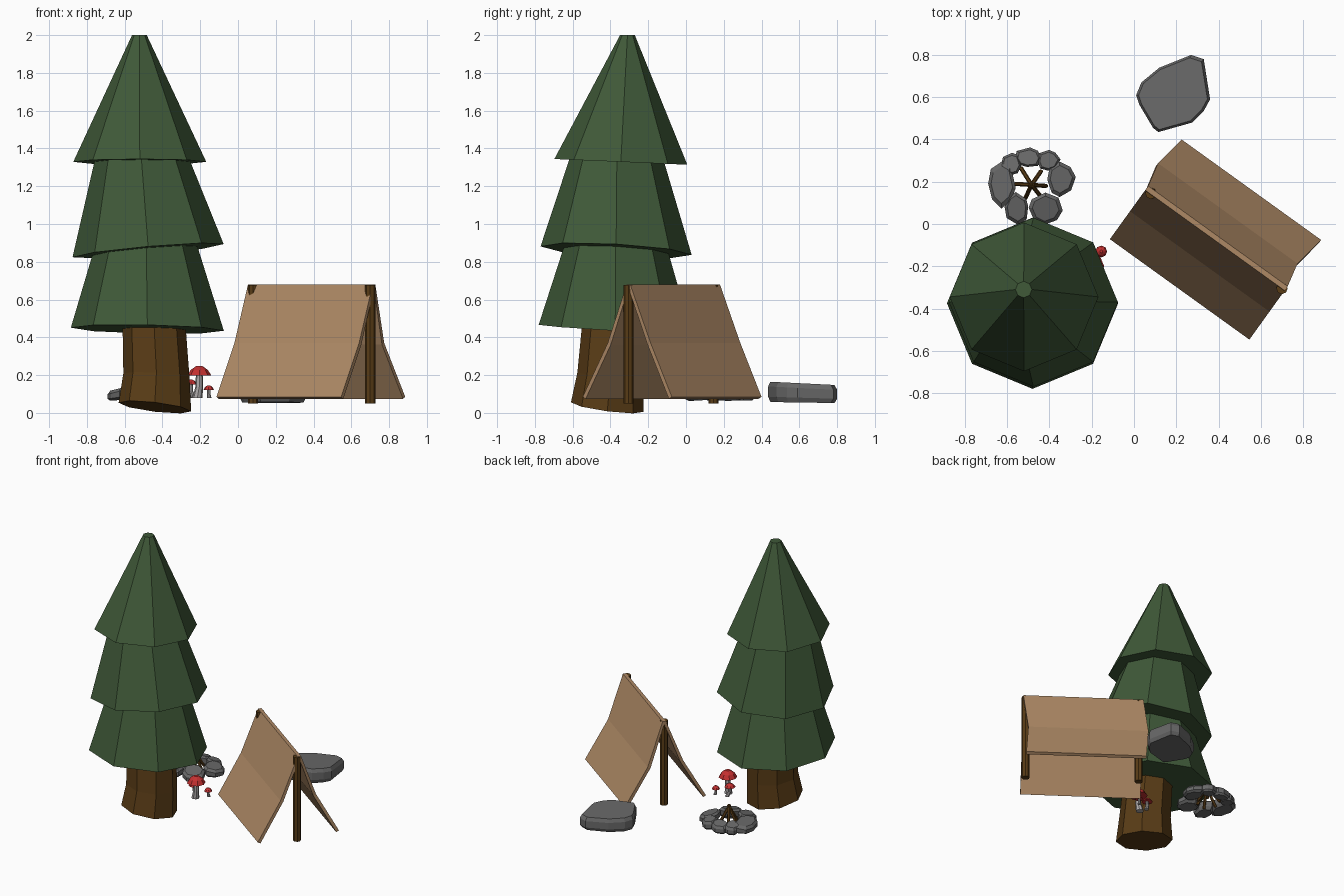
import bpy, bmesh, random
from math import cos, sin, pi
from mathutils import Vector, Matrix

if "Cube" in bpy.data.objects:
    bpy.data.objects.remove(bpy.data.objects["Cube"])

random.seed(4)


def material(name, rgb):
    m = bpy.data.materials.new(name)
    m.diffuse_color = (*rgb, 1)
    m.use_nodes = True
    m.node_tree.nodes["Principled BSDF"].inputs["Base Color"].default_value = m.diffuse_color
    return m


GREEN = material("needles", (0.05, 0.10, 0.04))
BARK = material("bark", (0.10, 0.045, 0.008))
CANVAS = material("canvas", (0.42, 0.25, 0.13))
STONE = material("stone", (0.14, 0.14, 0.14))
RED = material("cap_red", (0.55, 0.03, 0.03))
STEM = material("stem_pale", (0.42, 0.40, 0.40))


def make(name, verts, faces, mat, solid=True):
    me = bpy.data.meshes.new(name)
    me.from_pydata(verts, [], faces)
    if solid:
        bm = bmesh.new()
        bm.from_mesh(me)
        bmesh.ops.recalc_face_normals(bm, faces=bm.faces)
        bm.to_mesh(me)
        bm.free()
    me.materials.append(mat)
    ob = bpy.data.objects.new(name, me)
    bpy.context.collection.objects.link(ob)
    return ob


def loft(name, rings, mat):
    """Closed skin over rings with equal point counts."""
    n = len(rings[0])
    verts = [p for r in rings for p in r]
    faces = [tuple(range(n)), tuple(range(len(verts) - n, len(verts)))]
    for k in range(len(rings) - 1):
        for i in range(n):
            j = (i + 1) % n
            faces.append((k * n + i, k * n + j, k * n + n + j, k * n + n + i))
    return make(name, verts, faces, mat)


def ring(x, y, z, r, sx=0.0, sy=0.0, n=8):
    """Polygon ring, tilted by slopes sx and sy."""
    out = []
    for i in range(n):
        dx, dy = r * cos(2 * pi * i / n), r * sin(2 * pi * i / n)
        out.append((x + dx, y + dy, z + sx * dx + sy * dy))
    return out


def rod(name, a, b, r, mat, n=6):
    a, b = Vector(a), Vector(b)
    q = (b - a).to_track_quat('Z', 'Y')
    return loft(name, [[c + q @ Vector(p) for p in ring(0, 0, 0, r, n=n)] for c in (a, b)], mat)


def rock(name, outline, z0, z1, inset=0.85, sx=0.0, sy=0.0):
    """Bevelled slab from a plan outline with a tilted top."""
    c = sum((Vector(p) for p in outline), Vector((0, 0))) / len(outline)
    h = z1 - z0
    rings = []
    for z, s, t in ((z0, inset, .3), (z0 + .25 * h, 1, .6), (z0 + .75 * h, 1, 1), (z1, inset, 1)):
        r = []
        for p in outline:
            d = (Vector(p) - c) * s
            r.append((c.x + d.x, c.y + d.y, z + t * (sx * d.x + sy * d.y)))
        rings.append(r)
    return loft(name, rings, STONE)


# Tree: leaning trunk and three tilted tiers
loft("tree_trunk", [ring(-.44, -.417, .031, .192, -.118, -.13),
                    ring(-.432, -.40, .20, .175, -.05, -.08),
                    ring(-.447, -.38, .52, .165)], BARK)
loft("tree_tier_low", [ring(-.48, -.375, .443, .405, -.02, -.057),
                       ring(-.487, -.372, 1.0, .235)], GREEN)
loft("tree_tier_middle", [ring(-.476, -.37, .859, .40, .087, -.056),
                          ring(-.52, -.365, 1.45, .215, .05, -.03)], GREEN)
loft("tree_tier_top", [ring(-.52, -.345, 1.329, .352, 0, -.043),
                       ring(-.522, -.31, 2.0, .039)], GREEN)

# Tent canvas: bent profile stretched between the two ridge ends
A, B = Vector((.06, .17, 0)), Vector((.72, -.305, 0))
d = (B - A).normalized()
n = Vector((-d.y, d.x, 0))
profile = [(-.298, .085, 0), (-.135, .37, 0), (-.012, .68, 0),
           (.012, .68, 0), (.127, .37, -.025), (.283, .085, 0)]
verts = [e + n * w + d * s + Vector((0, 0, z)) for w, z, s in profile for e in (A, B)]
faces = [(2 * i, 2 * i + 1, 2 * i + 3, 2 * i + 2) for i in range(5)]
tent = make("tent_canvas", verts, faces, CANVAS, solid=False)
thick = tent.modifiers.new("thickness", 'SOLIDIFY')
thick.thickness = .022
thick.offset = -1

# Tent poles
rod("tent_pole_front", (.70, -.305, .05), (.70, -.305, .676), .027, BARK, 8)
rod("tent_pole_back", (.08, .145, .05), (.08, .145, .676), .027, BARK, 8)

# Flat sitting stone
rock("sitting_stone", [(.01, .61), (.035, .67), (.12, .74), (.27, .80), (.33, .78), (.36, .59),
                       (.33, .535), (.275, .48), (.115, .435), (.09, .455), (.025, .565)],
     .055, .157, .93, 0, -.05)

# Fire ring stones: centre and half sizes
FIRE = Vector((-.485, .185))
stones = [(-.50, .315, .066, .048), (-.405, .30, .055, .05), (-.345, .21, .066, .085),
          (-.42, .075, .082, .075), (-.555, .075, .058, .075), (-.625, .185, .068, .105),
          (-.58, .285, .05, .055)]
for i, (x, y, rx, ry) in enumerate(stones):
    pts = []
    for k in range(8):
        a = 2 * pi * (k + random.uniform(-.2, .2)) / 8
        f = random.uniform(.93, 1.08)
        pts.append((x + rx * f * cos(a), y + ry * f * sin(a)))
    t = (FIRE - Vector((x, y))).normalized() * .25
    rock(f"fire_stone_{i + 1}", pts, .068, .13, .78, t.x, t.y)

# Fire sticks leaning together
for i, (x, y) in enumerate([(-.535, .265), (-.44, .25), (-.56, .19), (-.415, .18),
                            (-.445, .135), (-.515, .12)]):
    foot = Vector((x, y, .07))
    tip = Vector((FIRE.x, FIRE.y, .20))
    rod(f"fire_stick_{i + 1}", foot, foot + (tip - foot) * 1.08, .010, BARK)

# Mushrooms: foot, cap centre, brim height, cap radius, cap height
for i, (fx, fy, x, y, z, r, h) in enumerate([
        (-.215, -.195, -.205, -.20, .198, .064, .05),
        (-.235, -.15, -.25, -.16, .15, .038, .026),
        (-.152, -.125, -.155, -.13, .122, .028, .024)]):
    loft(f"mushroom_stem_{i + 1}", [ring(fx, fy, .08, r * .42), ring(x, y, (z + .08) / 2, r * .32),
                                    ring(x, y, z + h * .2, r * .28)], STEM)
    loft(f"mushroom_cap_{i + 1}", [ring(x, y, z, r), ring(x, y, z + .6 * h, r * .7),
                                   ring(x, y, z + h, r * .25)], RED)
